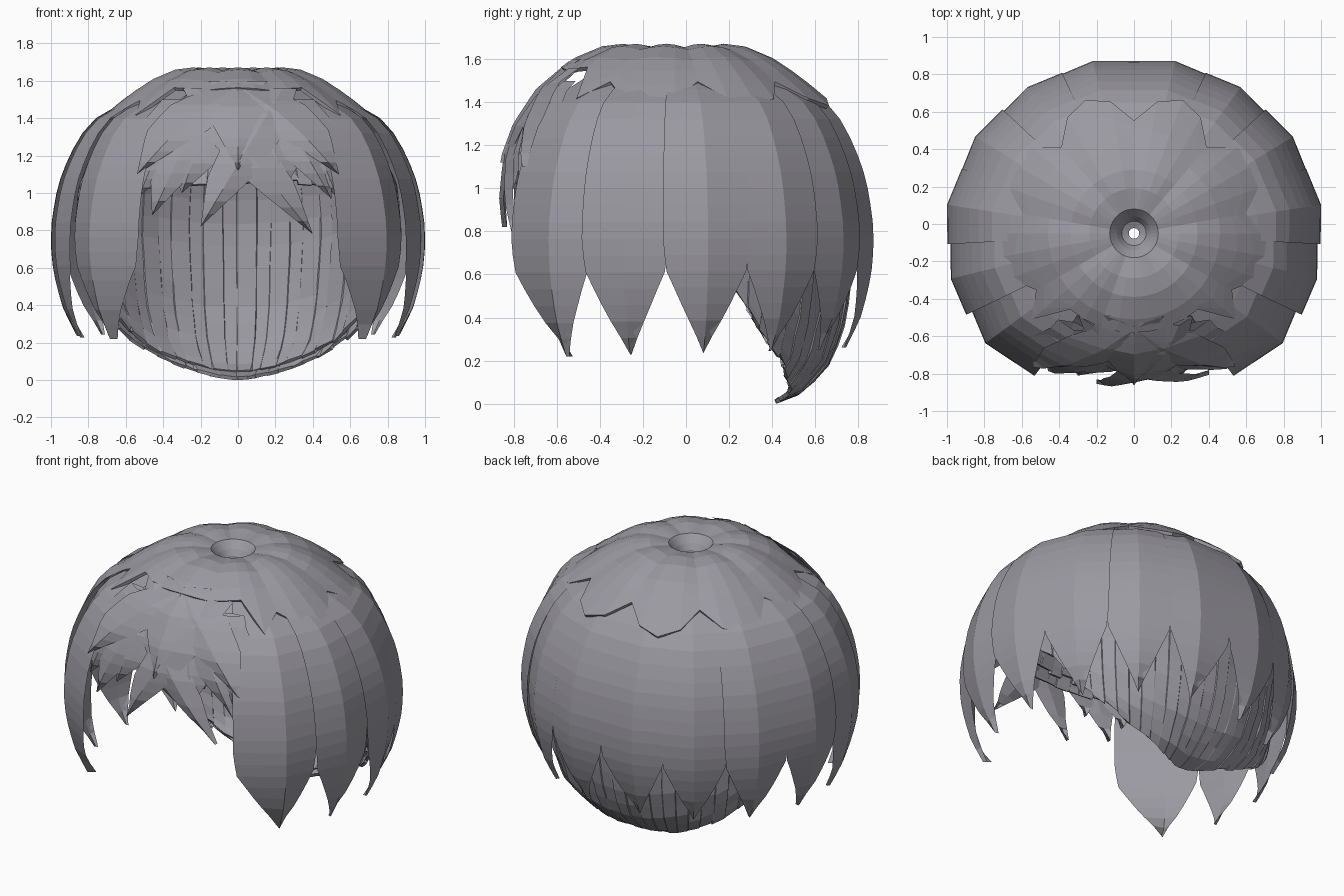
import bpy, bmesh, random
from math import sin, cos, radians, pi, sqrt
from mathutils import Vector

random.seed(4)
old = bpy.data.objects.get("Cube")
if old:
    bpy.data.objects.remove(old, do_unlink=True)

hair = bpy.data.materials.new("ash_grey_hair")
hair.use_nodes = True
colour = (0.33, 0.32, 0.36, 1)
hair.diffuse_color = colour
bsdf = hair.node_tree.nodes["Principled BSDF"]
bsdf.inputs["Base Color"].default_value = colour
bsdf.inputs["Roughness"].default_value = 0.8

CY = -0.05  # whorl centre in y


def interp(table, v):
    """Piecewise linear lookup in ascending (key, value) pairs."""
    for (a, fa), (b, fb) in zip(table, table[1:]):
        if v <= b:
            return fa + (fb - fa) * max(0, v - a) / (b - a)
    return table[-1][1]


def loft(name, rows):
    """Skin closed rows of equal point count."""
    bm = bmesh.new()
    grid = [[bm.verts.new(p) for p in row] for row in rows]
    n = len(grid[0])
    for a, b in zip(grid, grid[1:]):
        for i in range(n):
            j = (i + 1) % n
            bm.faces.new((a[i], a[j], b[j], b[i]))
    bmesh.ops.remove_doubles(bm, verts=bm.verts, dist=0.0005)
    bmesh.ops.recalc_face_normals(bm, faces=bm.faces)
    mesh = bpy.data.meshes.new(name)
    bm.to_mesh(mesh)
    bm.free()
    mesh.materials.append(hair)
    ob = bpy.data.objects.new(name, mesh)
    bpy.context.collection.objects.link(ob)
    return ob


def thicken(ob, amount):
    mod = ob.modifiers.new("thickness", 'SOLIDIFY')
    mod.thickness = amount
    mod.offset = -1


def polar(r, ang, z):
    return Vector((r * cos(ang), CY + r * sin(ang), z))


# Long outer locks around the sides and back
LOCK = [(0, .42), (.08, .6), (.16, .75), (.23, .84), (.3, .9), (.38, .945),
        (.46, .975), (.56, .995), (.64, 1), (.72, .99), (.8, .97), (.9, .93), (1, .86)]
LOCK_Z = [(0, 1.57), (.08, 1.49), (.16, 1.41), (.23, 1.31), (.3, 1.2), (1, .22)]
LOCK_W = [(0, 1.05), (.3, 1.04), (.62, 1.03), (.72, .96), (.86, .52), (1, 0)]


def outer_lock(name, deg, halves, front_r, drop, side):
    mid = radians(deg)
    big = 1.015 - .07 * sin(mid) ** 2
    rows = []
    for k in range(19):
        t = k / 18
        r = big * interp(LOCK, t)
        z = interp(LOCK_Z, t) + drop * t ** 3
        w = interp(LOCK_W, t)
        row = [polar(r * front_r, mid - radians(halves[0]) * w, z), polar(r, mid, z),
               polar(r * .972, mid + radians(halves[1]) * w, z),
               polar(r - .05 * min(1, w), mid, z)]
        rows.append([Vector((p.x * side, p.y, p.z)) for p in row])
    loft(name, rows)


for side, word in ((1, "left"), (-1, "right")):
    for i in range(6):
        halves = (18 if i == 0 else 11.6, 13.6 if i == 5 else 11.6)
        outer_lock(f"{word}_lock_{i + 1}", -36.5 + 22.6 * i, halves,
                   .94 if i == 0 else .988, .008 * i, side)

# Crown: nine clumps round a steep whorl hole, tucked under the fringe in front
CROWN = [(.028, 1.55), (.065, 1.565), (.09, 1.605), (.13, 1.65), (.24, 1.672),
         (.34, 1.66), (.46, 1.61), (.56, 1.545), (.65, 1.477), (.76, 1.385)]
CLUMPS, PER = 9, 4
rows = []
for k in range(len(CROWN)):
    row = []
    for c in range(CLUMPS * PER):
        ang = pi / 2 + 2 * pi * c / (CLUMPS * PER)
        bulge = sin(pi * (c % PER) / PER)
        reach = CROWN[k][0]
        if reach > .5:
            spread = .12 if sin(ang) < -.75 else .4 + .6 * bulge
            reach = .5 + (reach - .5) * spread
        dip = .016 * (1 - bulge) if k > 3 else 0
        row.append(polar(reach, ang, interp(CROWN, reach) - dip))
    rows.append(row)
thicken(loft("crown", rows), .02)

# Fringe locks crossing over the forehead
FRONT = [(.75, .79), (.95, .8), (1.15, .775), (1.3, .72), (1.46, .615), (1.6, .45)]
TAPER = [(0, .5), (.35, 1), (.65, .8), (1, 0)]
DIAMOND = [(0, 0), (.27, 1), (1, 0)]


def brow(x, z, lift):
    r = interp(FRONT, z) + lift
    return Vector((x, CY - sqrt(max(.01, r * r - .5 * x * x)), z))


def fringe(name, start, tip, width, lift, sag, shape):
    rows = []
    for k in range(12):
        t = k / 11
        x = start[0] + (tip[0] - start[0]) * t
        z = start[1] + (tip[1] - start[1]) * t + sag * sin(pi * t)
        w = width * interp(shape, t)
        rows.append([brow(x - w, z, lift - .015), brow(x, z, lift + .008),
                     brow(x + w, z, lift - .015),
                     brow(x, z, lift - .04 * min(1, 2 * w / width) + .008)])
    loft(name, rows)


fringe_locks = [
    ((-.32, 1.5), (-.53, .98), .17, -.01, 0, TAPER),
    ((.32, 1.5), (.53, .98), .17, -.01, 0, TAPER),
    ((-.1, 1.58), (-.3, 1.0), .2, -.012, 0, TAPER),
    ((.1, 1.58), (.25, 1.02), .2, -.012, 0, TAPER),
    ((-.08, 1.59), (-.46, .88), .18, 0, .04, TAPER),
    ((.08, 1.59), (.5, .97), .18, 0, .04, TAPER),
    ((-.22, 1.56), (.4, .78), .15, .008, 0, TAPER),
    ((.24, 1.56), (-.2, .82), .15, .015, 0, TAPER),
    ((0, 1.59), (0, 1.12), .19, .026, 0, DIAMOND),
    ((.06, 1.6), (-.54, 1.1), .2, .022, .06, TAPER),
    ((-.06, 1.6), (.54, 1.1), .2, .018, .06, TAPER),
]
for i, spec in enumerate(fringe_locks):
    fringe(f"fringe_lock_{i + 1}", *spec)

# Under layer: a bowl open at the face, ragged rim low at the nape
BOWL = [(0, .53), (.05, .69), (.2, .86), (.4, .94), (.8, 1), (1.05, .97),
        (1.25, .87), (1.4, .72), (1.52, .5)]
RIM = [(-1, 1.05), (-.7, 1.01), (0, .69), (.31, .52), (.43, .36), (.75, .12), (1, 0)]


def bowl(name, scale, raise_rim, columns, levels):
    rows = [[] for _ in range(levels + 1)]
    for c in range(columns):
        rag = random.uniform(0, .03)
        for edge in (c, c + .95):
            ang = 2 * pi * edge / columns - pi / 2
            s = sin(ang)
            rim = interp(RIM, s) + raise_rim + rag * (1 - max(0, s) ** 4)
            for k in range(levels + 1):
                z = rim + (1.52 - rim) * (k / levels) ** 1.4
                ridge = .006 * (c % 2) + random.uniform(0, .008)
                f = interp(BOWL, z) * scale - ridge
                depth = .8 if s > 0 else .75
                rows[k].append(Vector((.88 * f * cos(ang), depth * f * s, z)))
    thicken(loft(name, rows), .02)


bowl("under_layer", 1.0, 0, 64, 14)
bowl("inner_layer", .96, .035, 56, 14)
